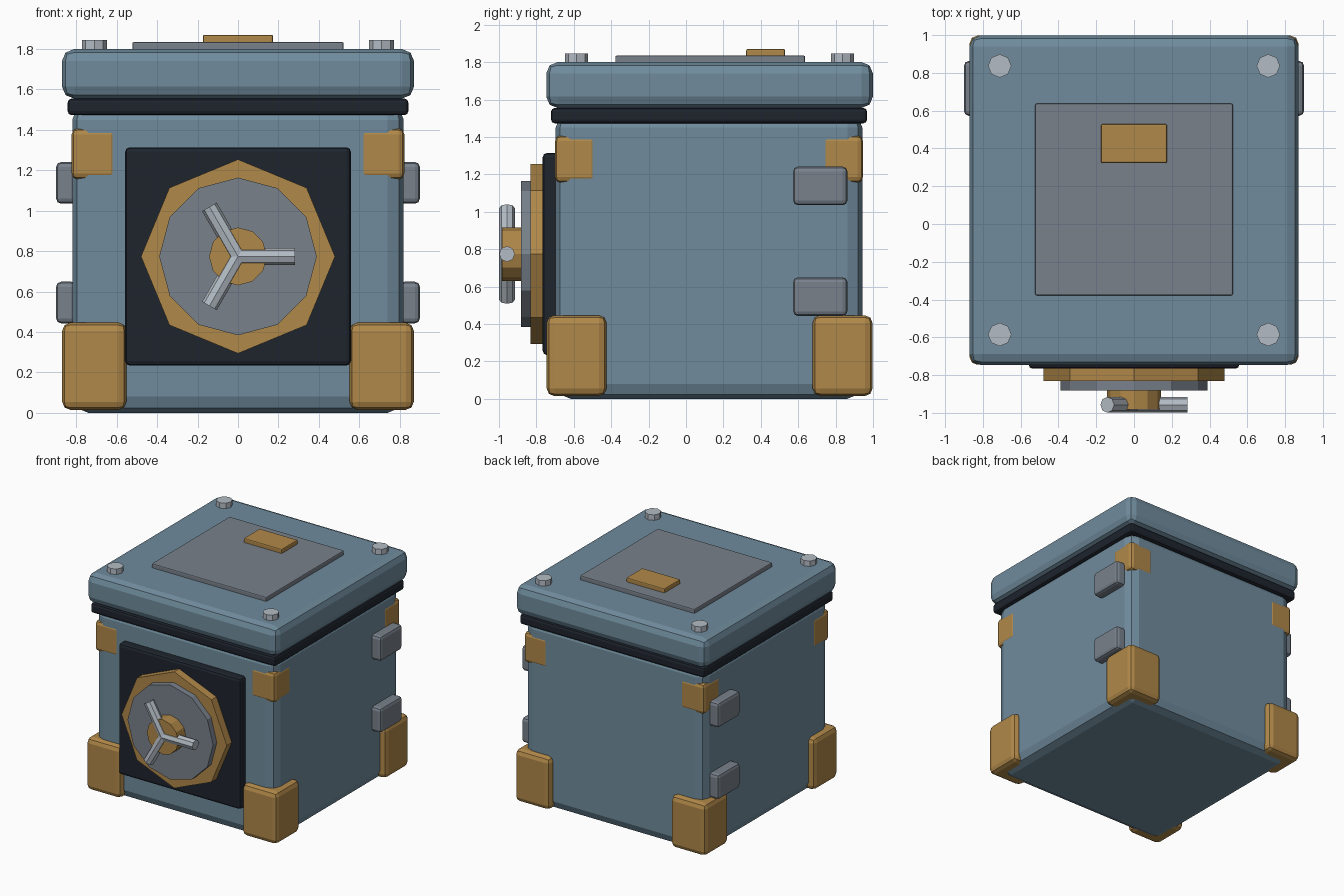
import bpy, math
from mathutils import Matrix, Vector

if "Cube" in bpy.data.objects:
    bpy.data.objects.remove(bpy.data.objects["Cube"])

CY = 0.126   # depth centre of the cabinet body
DZ = 0.774   # height of the door centre


def material(name, r, g, b):
    m = bpy.data.materials.new(name)
    m.diffuse_color = (r, g, b, 1)
    m.use_nodes = True
    m.node_tree.nodes["Principled BSDF"].inputs["Base Color"].default_value = m.diffuse_color
    return m


BLUE = material("blue_paint", 0.16, 0.26, 0.335)
BRASS = material("brass", 0.434, 0.246, 0.065)
BLACK = material("black_rubber", 0.013, 0.018, 0.027)
STEEL = material("steel", 0.19, 0.22, 0.26)
BRIGHT = material("bright_steel", 0.45, 0.5, 0.55)


def box(name, x, y, z, mat, bevel):
    """Bevelled box from (min, max) ranges on each axis."""
    bpy.ops.mesh.primitive_cube_add(size=1)
    o = bpy.context.object
    o.name = name
    mid = [(a + b) / 2 for a, b in (x, y, z)]
    size = [b - a for a, b in (x, y, z)]
    o.data.transform(Matrix.Diagonal((*size, 1)))
    o.location = mid
    o.data.materials.append(mat)
    b = o.modifiers.new("Bevel", "BEVEL")
    b.width = bevel
    b.segments = 2
    return o


def rod(name, start, end, radius, sides, mat):
    """Flat-sided cylinder between two points."""
    start, end = Vector(start), Vector(end)
    d = end - start
    bpy.ops.mesh.primitive_cylinder_add(vertices=sides, radius=radius, depth=d.length)
    o = bpy.context.object
    o.name = name
    o.location = (start + end) / 2
    o.rotation_euler = d.to_track_quat("Z", "Y").to_euler()
    o.data.materials.append(mat)
    return o


def around(c, h):
    return (c - h, c + h)


# Main cabinet, seal and lid
box("body", around(0, 0.82), around(CY - 0.003, 0.82), (0, 1.53), BLUE, 0.08)
box("lid_seal", around(0, 0.843), around(CY - 0.003, 0.845), (1.473, 1.555), BLACK, 0.02)
box("lid", around(0, 0.871), around(CY, 0.873), (1.555, 1.80), BLUE, 0.06)

# Lid plate and tab
box("lid_plate", around(0, 0.523), (-0.378, 0.637), (1.78, 1.835), STEEL, 0.008)
box("lid_tab", around(0, 0.174), (0.322, 0.53), (1.81, 1.87), BRASS, 0.008)

# Corner feet, upper corner brackets and lid bolts
for sx in (-1, 1):
    for sy in (-1, 1):
        x, y = sx * 0.711, CY + sy * 0.711
        box("corner_foot", around(x, 0.159), around(y, 0.16), (0.015, 0.446), BRASS, 0.04)
        box("corner_bracket", around(x, 0.112), around(y - 0.003, 0.112), (1.155, 1.408), BRASS, 0.03)
        rod("lid_bolt", (x, y, 1.78), (x, y, 1.845), 0.062, 8, BRIGHT)

    # Side hinge blocks
    for z in (0.546, 1.138):
        box("hinge_block", around(sx * 0.85, 0.05), (0.573, 0.863), around(z, 0.103), STEEL, 0.025)

# Front door: panel, octagonal ring, dial and hub
box("door_panel", around(0, 0.558), (-0.766, -0.66), around(DZ, 0.54), BLACK, 0.022)
rod("door_ring", (0, -0.74, DZ), (0, -0.832, DZ), 0.48, 8, BRASS)
rod("door_dial", (0, -0.82, DZ), (0, -0.882, DZ), 0.39, 12, STEEL)
rod("handle_hub", (0, -0.87, DZ), (0, -0.983, DZ), 0.143, 12, BRASS)

# Three-spoke handle
for i in range(3):
    a = math.radians(120 * i)
    rod("handle_spoke", (0, -0.957, DZ),
        (0.283 * math.cos(a), -0.957, DZ + 0.283 * math.sin(a)), 0.042, 8, BRIGHT)
